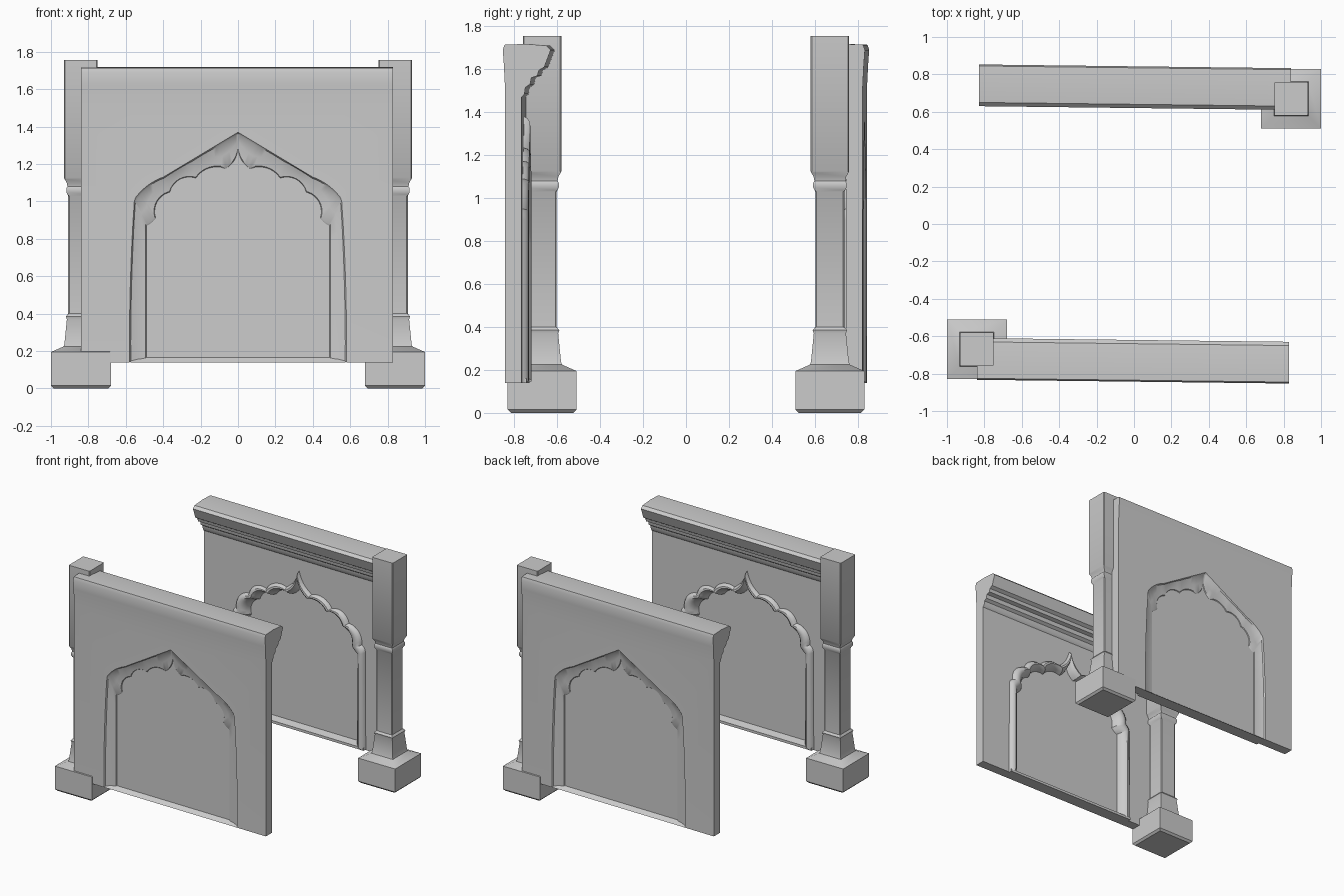
import bpy, bmesh, math
from mathutils import Vector

if "Cube" in bpy.data.objects:
    bpy.data.objects.remove(bpy.data.objects["Cube"])

X0, X1, Z0 = -0.84, 0.83, 0.14          # wall ends and underside
OUT, INN = -0.832, -0.755               # outer and inner wall planes
N = 8                                   # samples per arch segment


def arch(keys, bulges):
    """Half outline of (x, z) keys with bowed segments, mirrored to a full arch."""
    pts = []
    for a, b, h in zip(keys, keys[1:], bulges):
        a, b = Vector(a), Vector(b)
        d = b - a
        n = Vector((d.y, -d.x)).normalized()
        for i in range(N):
            t = i / N
            s = math.sin(math.pi * t) ** 0.75 if h > 0 else math.sin(math.pi * t)
            pts.append(a + d * t + n * h * s)
    tip = Vector(keys[-1])
    return pts + [tip] + [Vector((-p.x, p.y)) for p in reversed(pts)]


def finish(bm, name, skew=0.0):
    """Make a smooth-by-angle object plus its half-turn twin."""
    for v in bm.verts:
        v.co.y -= skew * v.co.x
    bmesh.ops.remove_doubles(bm, verts=bm.verts, dist=0.0002)
    bmesh.ops.recalc_face_normals(bm, faces=bm.faces)
    me = bpy.data.meshes.new(name)
    bm.to_mesh(me)
    bm.free()
    ob = bpy.data.objects.new("front_" + name, me)
    bpy.context.collection.objects.link(ob)
    bpy.ops.object.select_all(action='DESELECT')
    ob.select_set(True)
    bpy.context.view_layer.objects.active = ob
    bpy.ops.object.shade_smooth_by_angle(angle=math.radians(35))
    twin = ob.copy()
    twin.name = "back_" + name
    twin.rotation_euler.z = math.pi
    bpy.context.collection.objects.link(twin)


def loft(bm, rings, close=False):
    rows = [[bm.verts.new(p) for p in r] for r in rings]
    for a, b in zip(rows, rows[1:]):
        for i in range(len(a) if close else len(a) - 1):
            j = (i + 1) % len(a)
            bm.faces.new((a[i], a[j], b[j], b[i]))
    return rows


def at(loop, y):
    return [(p.x, y, p.y) for p in loop]


def ngon(bm, pts):
    bm.faces.new([bm.verts.new(p) for p in pts])


def prism(bm, profile, xa, xb):
    """Closed (y, z) profile run along x."""
    for r in loft(bm, [[(x, y, z) for y, z in profile] for x in (xa, xb)], True):
        bm.faces.new(r)


# arch outlines: plain pointed outer one, lobed moulding and lobed panel
plain = arch([(.58, .14), (.555, .99), (.54, 1.03), (.40, 1.13), (.24, 1.226), (.10, 1.31), (0, 1.37)],
             [.008, .004, .012, 0, 0, 0])
lobed = arch([(.58, .14), (.575, .90), (.545, .95), (.435, 1.09), (.285, 1.165), (.11, 1.225), (0, 1.38)],
             [0, .01, .04, .04, .035, -.02])
panel = arch([(.49, .165), (.49, .87), (.44, .91), (.365, 1.05), (.225, 1.125), (.065, 1.175), (0, 1.28)],
             [0, -.005, .035, .035, .03, -.015])

# wall: outer and inner faces around the arch, cornice, ends and underside
bm = bmesh.new()
rim = [(OUT, 1.50), (-.838, 1.62), (-.843, 1.69), (-.835, 1.714), (-.74, 1.718), (-.64, 1.71),
       (-.62, 1.69), (-.65, 1.61), (-.675, 1.595), (-.682, 1.57), (-.71, 1.56), (-.716, 1.53),
       (-.738, 1.515), (-.742, 1.485), (INN, 1.47)]
loft(bm, [[(x, y, z) for y, z in rim] for x in (X0, X1)])
for loop, y, top in ((plain, OUT, 1.50), (lobed, INN, 1.47)):
    ngon(bm, at(loop, y) + [(X0, y, Z0), (X0, y, top), (X1, y, top), (X1, y, Z0)])
for x in (X0, X1):
    ngon(bm, [(x, y, z) for y, z in [(OUT, Z0)] + rim + [(INN, Z0)]])
ngon(bm, [(X0, OUT, Z0), (X1, OUT, Z0), (X1, INN, Z0), (X0, INN, Z0)])
finish(bm, "wall", .012)

# outer reveal sloping from the plain arch to the lobed panel edge
bm = bmesh.new()


def blend(a, b, t):
    return [p.lerp(q, t) for p, q in zip(a, b)]


loft(bm, [at(blend(plain, panel, t), y) for t, y in
          ((0, OUT), (.08, -.822), (.5, -.81), (.95, -.805), (1, -.80))])
finish(bm, "arch_reveal", .012)

# rounded lobed moulding on the inner side
bm = bmesh.new()
loft(bm, [at(blend(lobed, panel, t), y) for t, y in
          ((0, INN), (.08, -.739), (.25, -.727), (.45, -.725), (.65, -.735), (.85, -.757), (1, -.79))])
finish(bm, "arch_moulding", .012)

# flat panel filling the arch
bm = bmesh.new()
for y in (-.80, -.79):
    ngon(bm, at(panel, y))
finish(bm, "arch_panel", .012)

# sill under the panel
bm = bmesh.new()
prism(bm, [(OUT, Z0), (-.735, Z0), (-.735, .16), (-.79, .175), (-.80, .165)], -.575, .575)
finish(bm, "sill", .012)

# square corner post: (half width, z) sections from foot to top
bm = bmesh.new()
secs = [(.145, 0), (.16, .015), (.16, .195), (.092, .225), (.088, .24), (.075, .37), (.08, .385),
        (.068, .40), (.068, 1.03), (.078, 1.05), (.078, 1.07), (.072, 1.08), (.076, 1.10),
        (.09, 1.125), (.09, 1.755)]
rows = loft(bm, [[(-.84 + sx * h, -.67 + sy * h, z) for sx, sy in
                  ((-1, -1), (1, -1), (1, 1), (-1, 1))] for h, z in secs], True)
bm.faces.new(rows[0])
bm.faces.new(rows[-1])
edges = [e for e in bm.edges if abs(e.verts[0].co.z - e.verts[1].co.z) > .5]
bmesh.ops.bevel(bm, geom=edges, offset=.006, segments=1, affect='EDGES')
finish(bm, "post")
